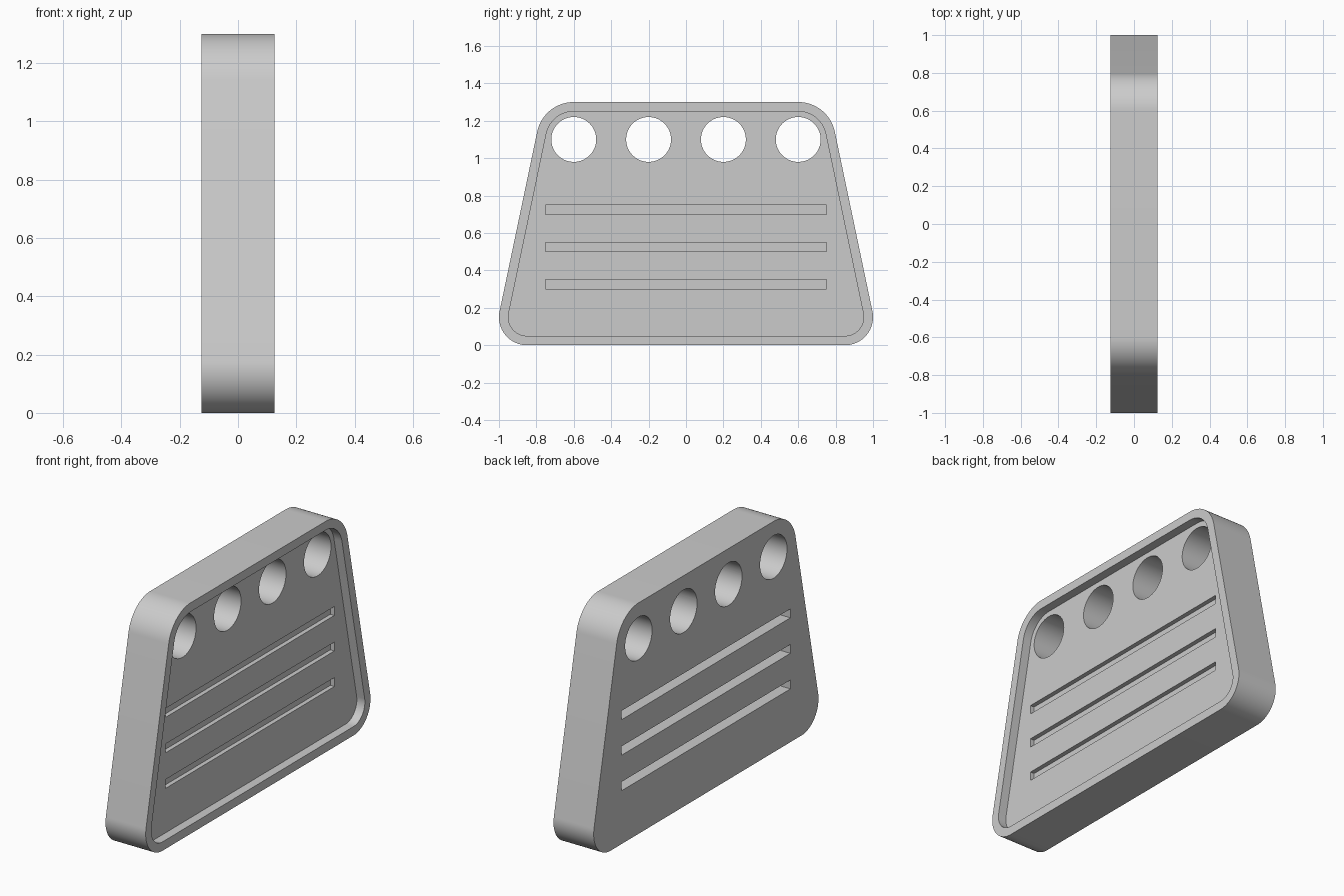
import bpy
import bmesh
from math import asin, atan2, cos, hypot, pi, radians, sin

cube = bpy.data.objects.get("Cube")
if cube:
    bpy.data.objects.remove(cube, do_unlink=True)

HALF = 0.125          # half thickness of the plate
RECESS = 0.05         # depth of the recess on the +x face
FRONT_GROOVE = 0.025  # grooves in the recess floor
BACK_GROOVE = 0.1     # grooves in the -x face
OVER = 0.05           # how far cutters stick out
BOTTOM, TOP = (0.85, 0.15, 0.15), (0.6, 1.1, 0.2)  # corner y, z, radius

grey = bpy.data.materials.new("plain grey")
grey.use_nodes = True
colour = (0.6, 0.6, 0.6, 1)
grey.diffuse_color = colour
grey.node_tree.nodes["Principled BSDF"].inputs["Base Color"].default_value = colour


def arc(y, z, r, start, end, steps):
    angles = [start + (end - start) * i / steps for i in range(steps + 1)]
    return [(y + r * cos(a), z + r * sin(a)) for a in angles]


def prism(name, outline, x0, x1):
    """Extrude a y-z outline along x."""
    bm = bmesh.new()
    face = bm.faces.new([bm.verts.new((x0, y, z)) for y, z in outline])
    new = bmesh.ops.extrude_face_region(bm, geom=[face])["geom"]
    verts = [v for v in new if isinstance(v, bmesh.types.BMVert)]
    bmesh.ops.translate(bm, vec=(x1 - x0, 0, 0), verts=verts)
    bmesh.ops.recalc_face_normals(bm, faces=bm.faces)
    mesh = bpy.data.meshes.new(name)
    bm.to_mesh(mesh)
    bm.free()
    mesh.materials.append(grey)
    obj = bpy.data.objects.new(name, mesh)
    bpy.context.collection.objects.link(obj)
    return obj


def rounded_trapezoid(inset):
    """Outline whose sides are tangent to the corner circles."""
    (yb, zb, rb), (yt, zt, rt) = BOTTOM, TOP
    dy, dz = yb - yt, zt - zb
    tilt = atan2(dy, dz) - asin((rt - rb) / hypot(dy, dz))
    right = arc(yb, zb, rb - inset, -pi / 2, tilt, 24)
    right += arc(yt, zt, rt - inset, tilt, pi / 2, 24)
    return right + [(-y, z) for y, z in reversed(right)]


def slot(z):
    return [(-0.75, z), (0.75, z), (0.75, z + 0.05), (-0.75, z + 0.05)]


# Plate body and the cutters for recess, holes and grooves
plate = prism("rounded_plate", rounded_trapezoid(0), -HALF, HALF)
floor = HALF - RECESS
cutters = [prism("recess_cutter", rounded_trapezoid(0.05), floor, HALF + OVER)]
for y in (-0.6, -0.2, 0.2, 0.6):
    circle = arc(y, 1.1, 0.12, 0, 2 * pi, 64)[:-1]
    cutters.append(prism("hole_cutter", circle, -HALF - OVER, HALF + OVER))
for z in (0.3, 0.5, 0.7):
    cutters.append(prism("front_groove_cutter", slot(z), floor - FRONT_GROOVE, HALF))
    cutters.append(prism("back_groove_cutter", slot(z), -HALF - OVER, BACK_GROOVE - HALF))

# Cut, then discard the cutters
bpy.ops.object.select_all(action="DESELECT")
plate.select_set(True)
bpy.context.view_layer.objects.active = plate
for cutter in cutters:
    mod = plate.modifiers.new("cut", "BOOLEAN")
    mod.operation = "DIFFERENCE"
    mod.solver = "EXACT"
    mod.object = cutter
    bpy.ops.object.modifier_apply(modifier=mod.name)
    bpy.data.objects.remove(cutter, do_unlink=True)

bpy.ops.object.shade_smooth_by_angle(angle=radians(30))
